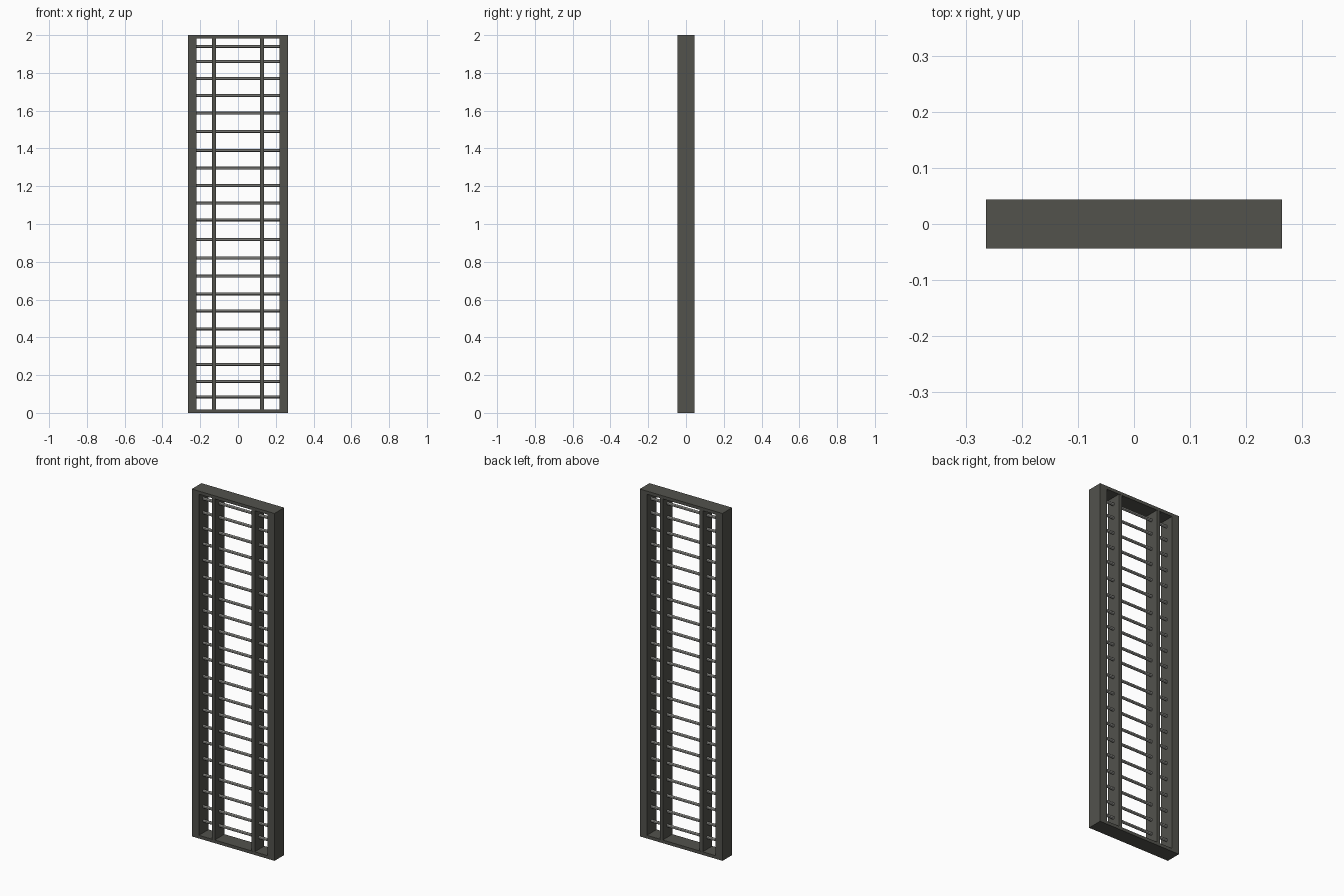
import bpy, math

if "Cube" in bpy.data.objects:
    bpy.data.objects.remove(bpy.data.objects["Cube"])

def material(name, col):
    m = bpy.data.materials.new(name)
    m.diffuse_color = (*col, 1)
    m.use_nodes = True
    m.node_tree.nodes["Principled BSDF"].inputs["Base Color"].default_value = m.diffuse_color
    return m

DARK = material("dark_grey_frame", (0.085, 0.085, 0.073))
STEEL = material("light_grey_rungs", (0.30, 0.30, 0.28))

def box(name, loc, size, mat):
    bpy.ops.mesh.primitive_cube_add(size=1, location=loc)
    o = bpy.context.object
    o.name = name
    o.scale = size
    bpy.ops.object.transform_apply(location=False, rotation=False, scale=True)
    o.data.materials.append(mat)
    return o

W, D, H = 0.527, 0.088, 2.0
STILE, RAIL = 0.045, 0.018
INNER = W - 2 * STILE

# outer frame and slim inner dividers
for side, s in (("left", -1), ("right", 1)):
    box(side + "_stile", (s * (W - STILE) / 2, 0, H / 2), (STILE, D, H), DARK)
    box(side + "_divider", (s * 0.127, 0, H / 2), (0.02, D - 0.002, H - 2 * RAIL), DARK)
box("bottom_rail", (0, 0, RAIL / 2), (INNER, D, RAIL), DARK)
box("top_rail", (0, 0, H - RAIL / 2), (INNER, D, RAIL), DARK)

# round rungs running across all three bays, slightly uneven spacing
heights = [0.085, 0.167, 0.257, 0.35, 0.445, 0.54, 0.63, 0.724, 0.82, 0.917, 1.022,
           1.11, 1.203, 1.296, 1.39, 1.49, 1.587, 1.68, 1.77, 1.86, 1.94]
for i, z in enumerate(heights):
    bpy.ops.mesh.primitive_cylinder_add(vertices=12, radius=0.008, depth=INNER + 0.01,
                                        location=(0, 0, z), rotation=(0, math.pi / 2, 0))
    o = bpy.context.object
    o.name = f"rung_{i + 1}"
    o.data.materials.append(STEEL)
    bpy.ops.object.shade_smooth_by_angle()
